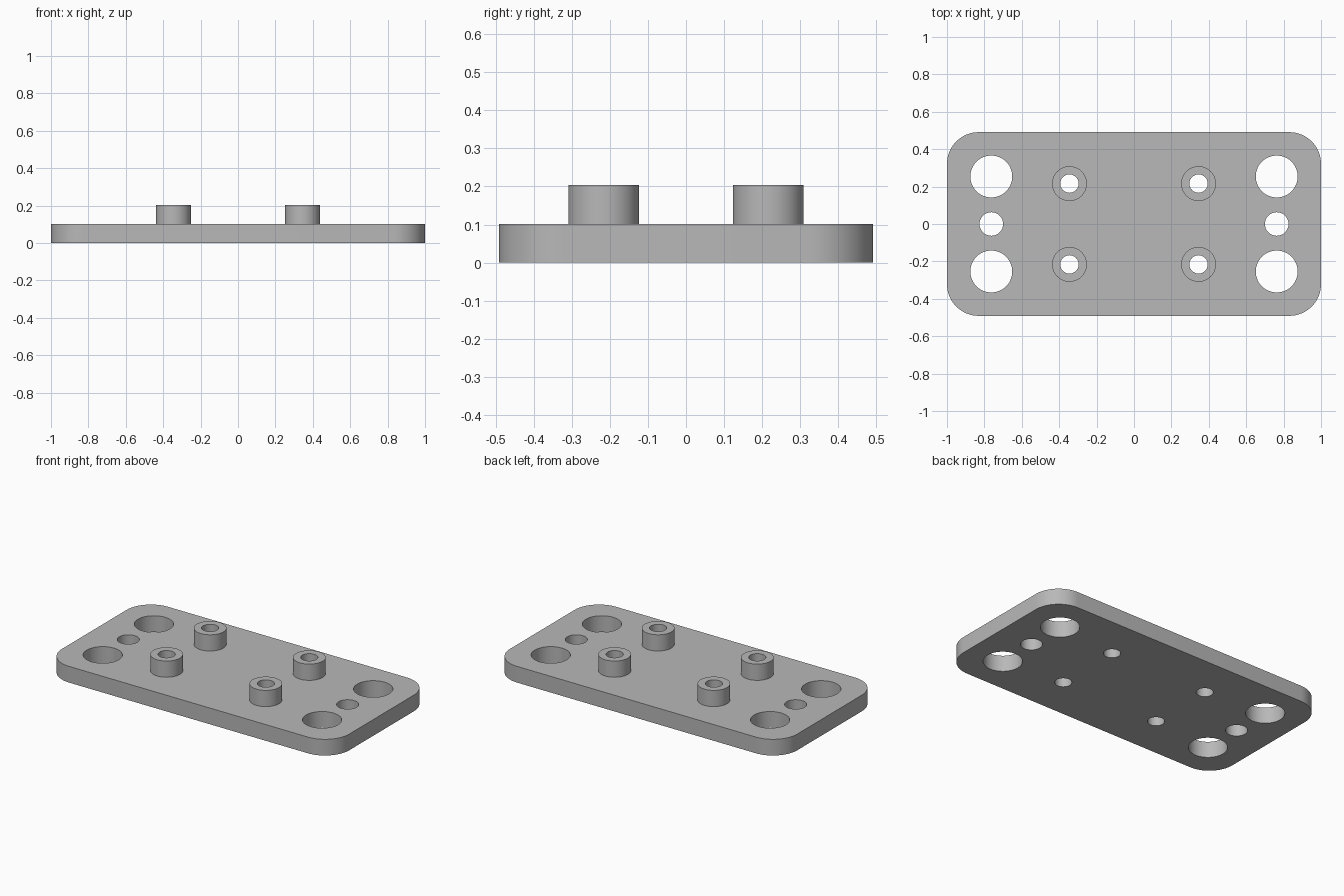
import bpy, bmesh, math
from mathutils import Matrix

cube = bpy.data.objects.get("Cube")
if cube:
    bpy.data.objects.remove(cube, do_unlink=True)

PLATE_TOP, POST_TOP = 0.102, 0.204
HALF_X, HALF_Y, CORNER = 1.0, 0.491, 0.17
POST_X, POST_Y, POST_R, BORE_R = 0.345, 0.216, 0.093, 0.049
END_X, BIG_Y, BIG_R, SMALL_R = 0.763, 0.254, 0.112, 0.063

grey = bpy.data.materials.new("light grey")
grey.use_nodes = True
colour = (0.48, 0.48, 0.48, 1)
grey.diffuse_color = colour
grey.node_tree.nodes["Principled BSDF"].inputs["Base Color"].default_value = colour


def arc(cx, cy, r, start, sweep, steps):
    return [(cx + r * math.cos(start + sweep * i / steps),
             cy + r * math.sin(start + sweep * i / steps)) for i in range(steps + 1)]


def circle(cx, cy, r, steps=48):
    return arc(cx, cy, r, 0, math.tau, steps)[:-1]


def rounded_rectangle(hx, hy, r):
    points = []
    for i, (sx, sy) in enumerate([(1, 1), (-1, 1), (-1, -1), (1, -1)]):
        points += arc(sx * (hx - r), sy * (hy - r), r, i * math.pi / 2, math.pi / 2, 16)
    return points


def extrude_outlines(name, outlines, z0, z1, open_bottom=False):
    """Extrude an outer loop with inner holes between two heights."""
    curve = bpy.data.curves.new(name + " profile", "CURVE")
    curve.dimensions = "2D"
    curve.fill_mode = "BOTH"
    curve.extrude = (z1 - z0) / 2
    for outline in outlines:
        spline = curve.splines.new("POLY")
        spline.points.add(len(outline) - 1)
        for point, (x, y) in zip(spline.points, outline):
            point.co = (x, y, 0, 1)
        spline.use_cyclic_u = True
    helper = bpy.data.objects.new(name + " helper", curve)
    bpy.context.collection.objects.link(helper)
    bpy.context.view_layer.update()
    graph = bpy.context.evaluated_depsgraph_get()
    mesh = bpy.data.meshes.new_from_object(helper.evaluated_get(graph))
    bpy.data.objects.remove(helper, do_unlink=True)
    mesh.transform(Matrix.Translation((0, 0, (z0 + z1) / 2)))

    bm = bmesh.new()
    bm.from_mesh(mesh)
    bmesh.ops.remove_doubles(bm, verts=bm.verts, dist=1e-5)
    bmesh.ops.recalc_face_normals(bm, faces=bm.faces)
    if open_bottom:
        hidden = [f for f in bm.faces if f.normal.z < -0.9]
        bmesh.ops.delete(bm, geom=hidden, context="FACES")
    bm.to_mesh(mesh)
    bm.free()

    mesh.materials.clear()
    mesh.materials.append(grey)
    obj = bpy.data.objects.new(name, mesh)
    bpy.context.collection.objects.link(obj)
    bpy.ops.object.select_all(action="DESELECT")
    obj.select_set(True)
    bpy.context.view_layer.objects.active = obj
    bpy.ops.object.shade_smooth_by_angle(angle=math.radians(30))
    return obj


# Plate with end holes and the post bores
plate = [rounded_rectangle(HALF_X, HALF_Y, CORNER)]
for sx in (-1, 1):
    plate.append(circle(sx * END_X, 0, SMALL_R))
    for sy in (-1, 1):
        plate.append(circle(sx * END_X, sy * BIG_Y, BIG_R))
        plate.append(circle(sx * POST_X, sy * POST_Y, BORE_R))
extrude_outlines("base_plate", plate, 0, PLATE_TOP)

# Four hollow posts
for sx, side in ((-1, "right"), (1, "left")):
    for sy, end in ((-1, "front"), (1, "back")):
        x, y = sx * POST_X, sy * POST_Y
        extrude_outlines(f"{end}_{side}_post", [circle(x, y, POST_R), circle(x, y, BORE_R)],
                         PLATE_TOP, POST_TOP, open_bottom=True)
